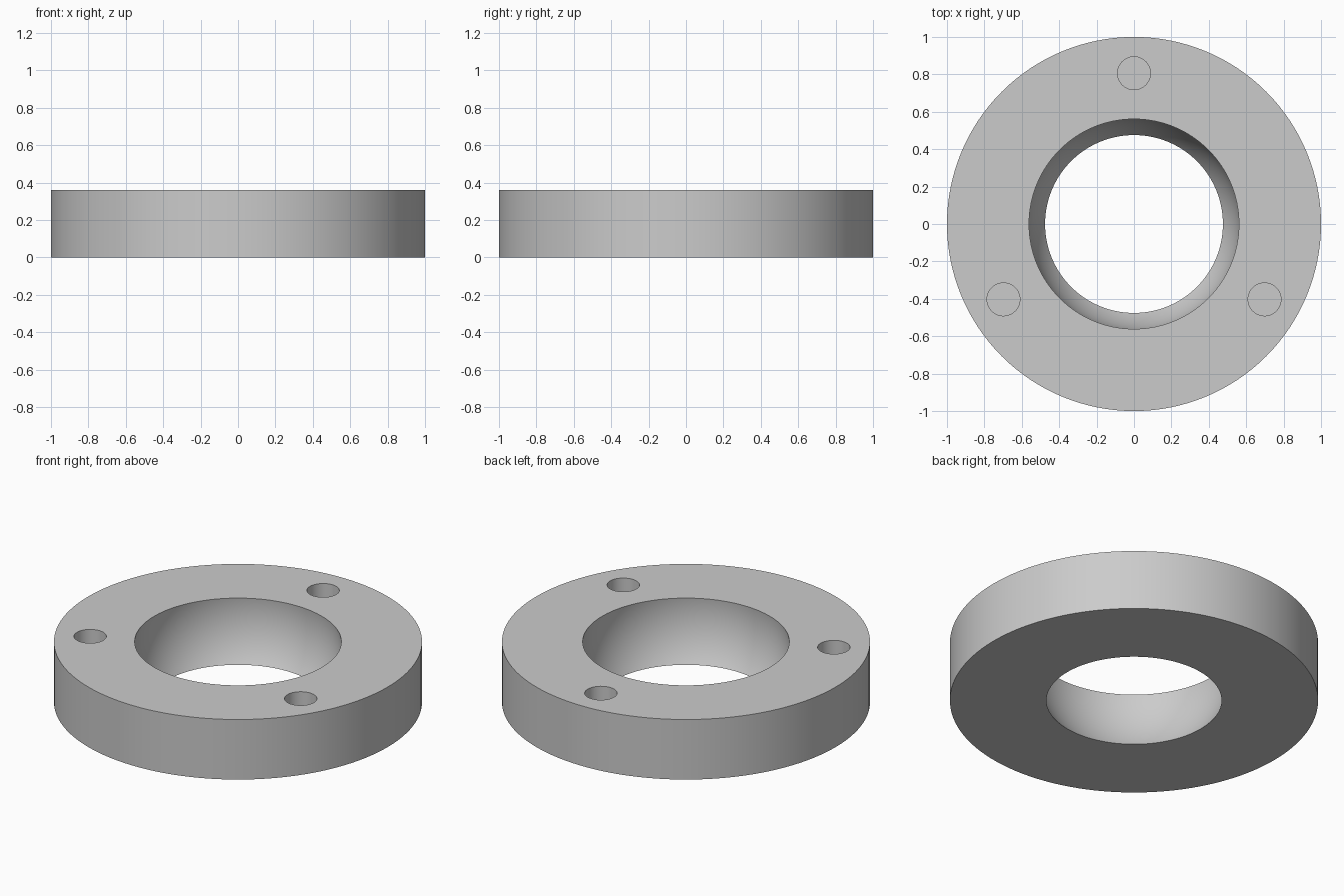
import bpy
import math

if "Cube" in bpy.data.objects:
    bpy.data.objects.remove(bpy.data.objects["Cube"], do_unlink=True)

HEIGHT = 0.36
SEAT_RADIUS, SEAT_Z = 0.564, 0.303
HOLE_RADIUS, HOLE_DEPTH, HOLE_CIRCLE = 0.088, 0.2, 0.806

grey = bpy.data.materials.new("plain grey")
grey.use_nodes = True
colour = (0.6, 0.6, 0.6, 1)
grey.diffuse_color = colour
grey.node_tree.nodes["Principled BSDF"].inputs["Base Color"].default_value = colour


def cut(target, cutter):
    """Subtract a helper shape from the target and remove the helper."""
    cutter.hide_render = True
    mod = target.modifiers.new("cut", "BOOLEAN")
    mod.operation = "DIFFERENCE"
    mod.solver = "EXACT"
    mod.object = cutter
    bpy.context.view_layer.objects.active = target
    bpy.ops.object.modifier_apply(modifier=mod.name)
    bpy.data.objects.remove(cutter, do_unlink=True)


# Thick round disc
bpy.ops.mesh.primitive_cylinder_add(vertices=128, radius=1, depth=HEIGHT,
                                    location=(0, 0, HEIGHT / 2))
ring = bpy.context.object
ring.name = "flange_ring"
ring.data.materials.append(grey)

# Spherical seat through the middle
bpy.ops.mesh.primitive_uv_sphere_add(segments=128, ring_count=64,
                                     radius=SEAT_RADIUS, location=(0, 0, SEAT_Z))
cut(ring, bpy.context.object)

# Three blind bolt holes in the top face
for i in range(3):
    angle = math.radians(90 + 120 * i)
    bpy.ops.mesh.primitive_cylinder_add(
        vertices=48, radius=HOLE_RADIUS, depth=2 * HOLE_DEPTH,
        location=(HOLE_CIRCLE * math.cos(angle), HOLE_CIRCLE * math.sin(angle), HEIGHT))
    cut(ring, bpy.context.object)

# Smooth walls with crisp rims
bpy.ops.object.select_all(action="DESELECT")
ring.select_set(True)
bpy.context.view_layer.objects.active = ring
bpy.ops.object.shade_smooth_by_angle(angle=math.radians(30))
